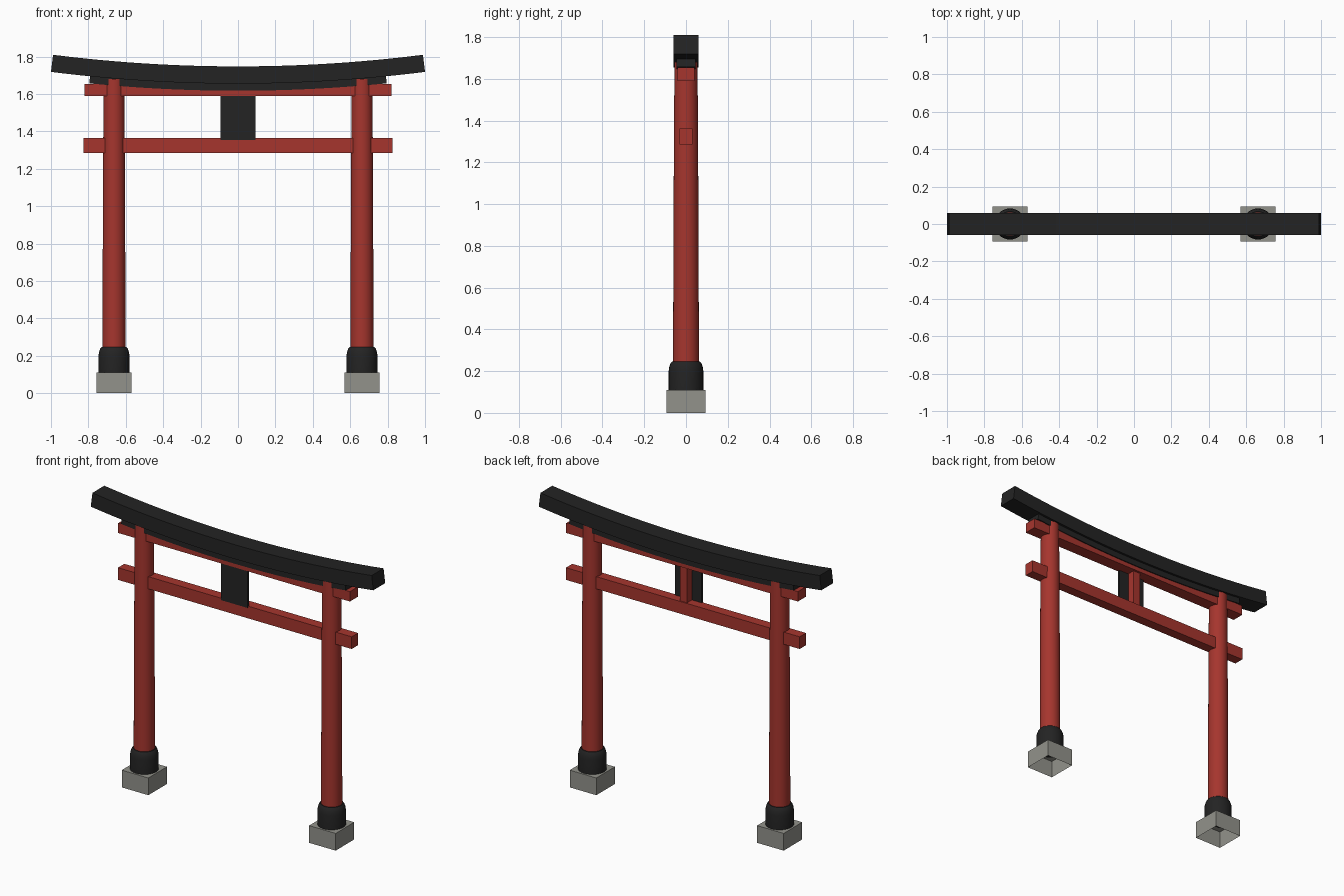
import bpy, bmesh, math

cube = bpy.data.objects.get("Cube")
if cube:
    bpy.data.objects.remove(cube, do_unlink=True)


def material(name, colour):
    m = bpy.data.materials.new(name)
    m.use_nodes = True
    m.diffuse_color = (*colour, 1)
    m.node_tree.nodes["Principled BSDF"].inputs["Base Color"].default_value = (*colour, 1)
    return m


RED = material("vermilion paint", (0.38, 0.036, 0.027))
BLACK = material("black lacquer", (0.017, 0.017, 0.017))
STONE = material("grey stone", (0.29, 0.29, 0.26))


def finish(name, bm, mat, smooth=False):
    bmesh.ops.recalc_face_normals(bm, faces=bm.faces)
    mesh = bpy.data.meshes.new(name)
    bm.to_mesh(mesh)
    bm.free()
    mesh.materials.append(mat)
    obj = bpy.data.objects.new(name, mesh)
    bpy.context.collection.objects.link(obj)
    if smooth:
        bpy.ops.object.select_all(action="DESELECT")
        obj.select_set(True)
        bpy.context.view_layer.objects.active = obj
        bpy.ops.object.shade_smooth_by_angle(angle=math.radians(35))
    return obj


def box(name, mat, x, y, z, open_bottom=False):
    """Box from (min, max) ranges on each axis."""
    bm = bmesh.new()
    bmesh.ops.create_cube(bm, size=1)
    for v in bm.verts:
        v.co = [r[0] if c < 0 else r[1] for c, r in zip(v.co, (x, y, z))]
    if open_bottom:
        low = [f for f in bm.faces if all(v.co.z <= z[0] for v in f.verts)]
        bmesh.ops.delete(bm, geom=low, context="FACES_ONLY")
    return finish(name, bm, mat)


def lathe(name, mat, x, profile, sides=32):
    """Round solid from (radius, height) pairs, capped at both ends."""
    bm = bmesh.new()
    rings = []
    for r, z in profile:
        angles = [math.tau * i / sides for i in range(sides)]
        rings.append([bm.verts.new((x + r * math.cos(a), r * math.sin(a), z)) for a in angles])
    for a, b in zip(rings, rings[1:]):
        for i in range(sides):
            j = (i + 1) % sides
            bm.faces.new((a[i], a[j], b[j], b[i]))
    bm.faces.new(rings[0])
    bm.faces.new(rings[-1])
    return finish(name, bm, mat, smooth=True)


def arched_beam(name, mat, half_length, half_depth, low, high, radius=8.0, steps=24):
    """Beam bent along a large arc so that its ends rise."""
    bm = bmesh.new()
    centre = low + radius
    reach = math.asin(half_length / radius)
    rings = []
    for i in range(steps + 1):
        a = reach * (2 * i / steps - 1)
        ring = []
        for y, z in ((-half_depth, low), (half_depth, low), (half_depth, high), (-half_depth, high)):
            r = centre - z
            ring.append(bm.verts.new((r * math.sin(a), y, centre - r * math.cos(a))))
        rings.append(ring)
    for a, b in zip(rings, rings[1:]):
        for i in range(4):
            j = (i + 1) % 4
            bm.faces.new((a[i], a[j], b[j], b[i]))
    bm.faces.new(rings[0])
    bm.faces.new(rings[-1])
    return finish(name, bm, mat, smooth=True)


# Pillars with collars and hollow stone footings
for side, x in (("left", 0.663), ("right", -0.663)):
    box(f"{side}_footing", STONE, (x - 0.094, x + 0.094), (-0.094, 0.094), (0, 0.11), open_bottom=True)
    lathe(f"{side}_collar", BLACK, x,
          [(0.083, 0.11), (0.083, 0.2), (0.08, 0.22), (0.074, 0.237), (0.067, 0.246)])
    lathe(f"{side}_pillar", RED, x,
          [(0.062, 0.2), (0.061, 0.55), (0.058, 1.3), (0.055, 1.68)])

# Cross rails
box("lower_rail", RED, (-0.827, 0.827), (-0.032, 0.032), (1.285, 1.363))
box("upper_rail", RED, (-0.82, 0.82), (-0.04, 0.04), (1.59, 1.653))

# Central strut and the plaque in front of it
box("centre_strut", RED, (-0.025, 0.025), (-0.025, 0.025), (1.36, 1.6))
box("plaque", BLACK, (-0.094, 0.094), (-0.038, -0.024), (1.354, 1.6))

# Curved top beams
arched_beam("under_lintel", BLACK, 0.795, 0.046, 1.617, 1.66)
arched_beam("top_lintel", BLACK, 1.0, 0.06, 1.655, 1.747)
